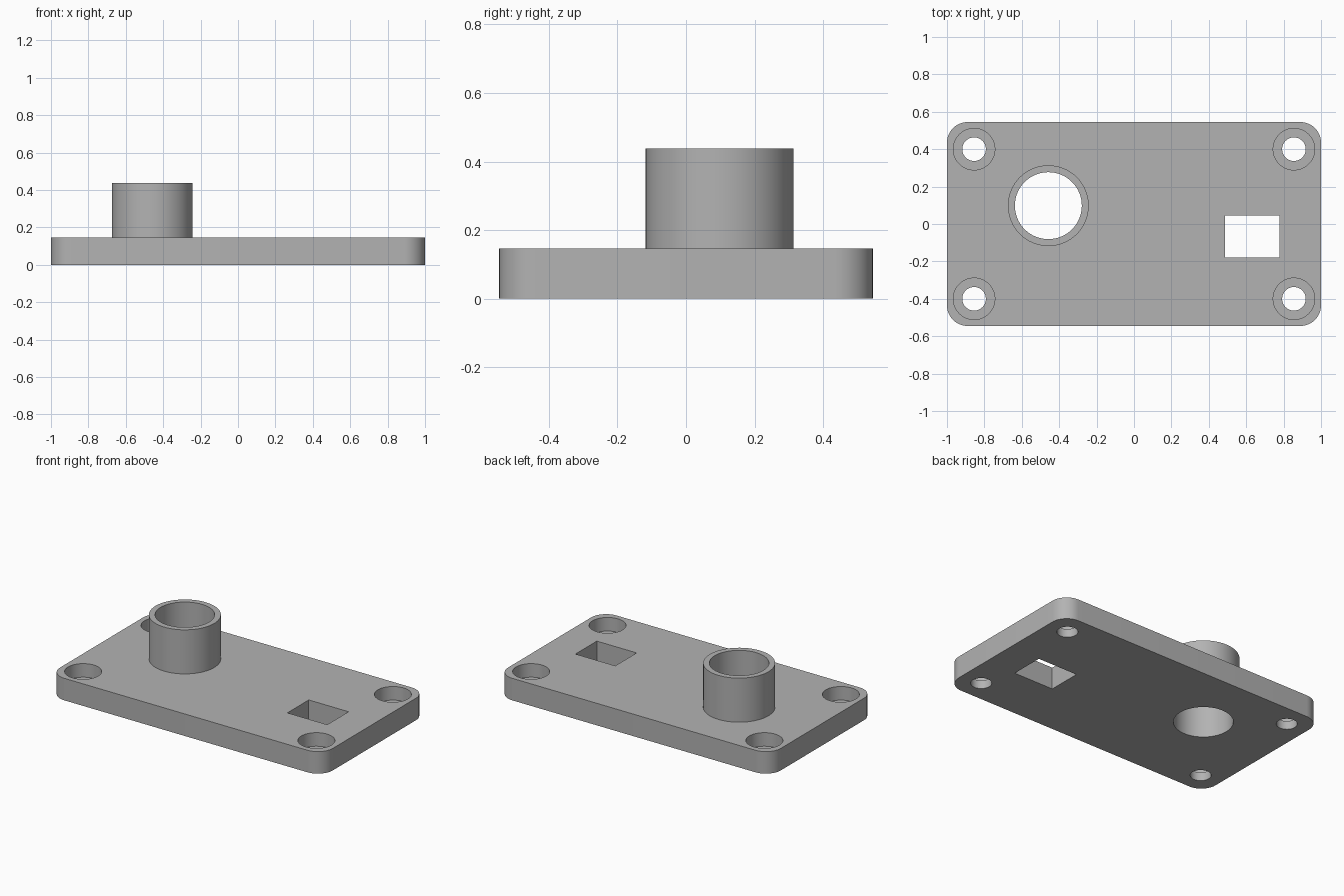
import bpy
import bmesh
import math
from mathutils import Matrix, Vector

cube = bpy.data.objects.get("Cube")
if cube:
    bpy.data.objects.remove(cube, do_unlink=True)

LENGTH, WIDTH, THICK = 2.0, 1.09, 0.146
CORNER = 0.11
TUBE_XY, TUBE_TOP = (-0.458, 0.098), 0.438
TUBE_OUTER, TUBE_INNER = 0.216, 0.179
SCREW_X, SCREW_Y = 0.855, 0.4
SCREW_R, HEAD_R, HEAD_DEPTH = 0.063, 0.111, 0.09
WINDOW_XY, WINDOW_SIZE = (0.633, -0.067), (0.292, 0.224)

grey = bpy.data.materials.new("plain grey")
grey.use_nodes = True
colour = (0.45, 0.45, 0.45, 1)
grey.diffuse_color = colour
grey.node_tree.nodes["Principled BSDF"].inputs["Base Color"].default_value = colour


def make_object(name, bm):
    bmesh.ops.recalc_face_normals(bm, faces=bm.faces)
    mesh = bpy.data.meshes.new(name)
    bm.to_mesh(mesh)
    bm.free()
    mesh.materials.append(grey)
    obj = bpy.data.objects.new(name, mesh)
    bpy.context.collection.objects.link(obj)
    return obj


def box(name, xy, size, z0, z1):
    bm = bmesh.new()
    place = Matrix.Translation((*xy, (z0 + z1) / 2)) @ Matrix.Diagonal((*size, z1 - z0, 1))
    bmesh.ops.create_cube(bm, size=1, matrix=place)
    return make_object(name, bm)


def cylinder(name, xy, radius, z0, z1):
    bm = bmesh.new()
    bmesh.ops.create_cone(bm, cap_ends=True, segments=64, radius1=radius, radius2=radius,
                          depth=z1 - z0, matrix=Matrix.Translation((*xy, (z0 + z1) / 2)))
    return make_object(name, bm)


def combine(target, other, operation):
    mod = target.modifiers.new(operation.lower(), "BOOLEAN")
    mod.operation, mod.solver, mod.object = operation, "EXACT", other
    bpy.context.view_layer.objects.active = target
    bpy.ops.object.modifier_apply(modifier=mod.name)
    bpy.data.objects.remove(other, do_unlink=True)


# Base plate with rounded vertical corners
plate = box("mounting_plate", (0, 0), (LENGTH, WIDTH), 0, THICK)
bm = bmesh.new()
bm.from_mesh(plate.data)
uprights = [e for e in bm.edges if abs(e.verts[0].co.z - e.verts[1].co.z) > THICK / 2]
bmesh.ops.bevel(bm, geom=uprights, offset=CORNER, segments=12, profile=0.5, affect="EDGES")
bm.to_mesh(plate.data)
bm.free()

# Tube standing on the plate, bored right through
combine(plate, cylinder("tube", TUBE_XY, TUBE_OUTER, THICK / 2, TUBE_TOP), "UNION")
combine(plate, cylinder("bore", TUBE_XY, TUBE_INNER, -0.1, 0.6), "DIFFERENCE")

# Counterbored screw holes in the four corners
for sx in (-1, 1):
    for sy in (-1, 1):
        spot = (sx * SCREW_X, sy * SCREW_Y)
        combine(plate, cylinder("screw_head", spot, HEAD_R, THICK - HEAD_DEPTH, 0.3), "DIFFERENCE")
        combine(plate, cylinder("screw_hole", spot, SCREW_R, -0.1, 0.3), "DIFFERENCE")

# Rectangular window
combine(plate, box("window", WINDOW_XY, WINDOW_SIZE, -0.1, 0.3), "DIFFERENCE")

# Smooth round walls, sharp rims
bpy.ops.object.select_all(action="DESELECT")
plate.select_set(True)
bpy.context.view_layer.objects.active = plate
bpy.ops.object.shade_smooth_by_angle(angle=math.radians(30))
